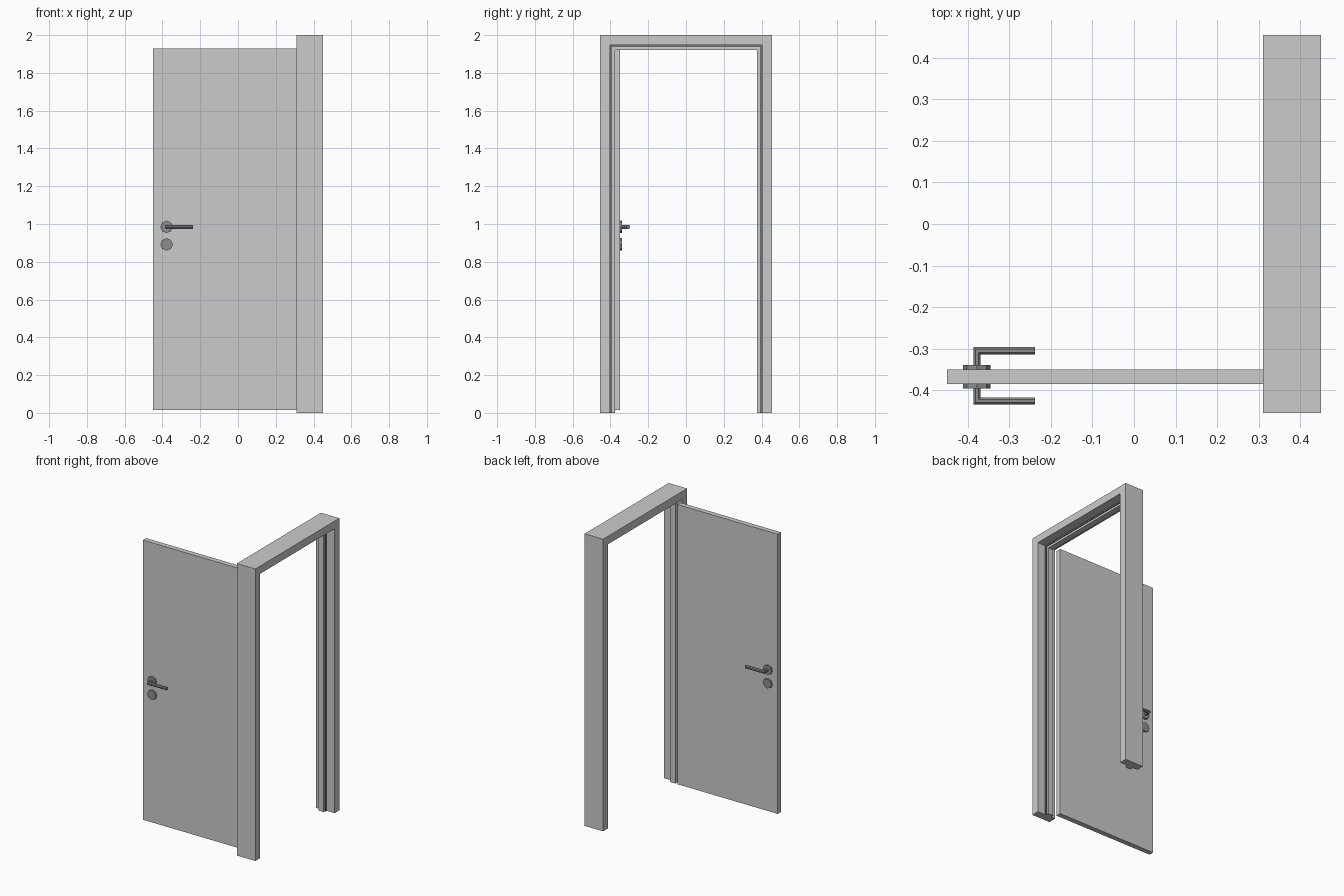
import bpy, bmesh, math
from mathutils import Matrix

if "Cube" in bpy.data.objects:
    bpy.data.objects.remove(bpy.data.objects["Cube"])


def material(name, v):
    m = bpy.data.materials.new(name)
    m.diffuse_color = (v, v, v, 1)
    m.use_nodes = True
    m.node_tree.nodes["Principled BSDF"].inputs["Base Color"].default_value = m.diffuse_color
    return m


PAINT = material("light_grey_paint", 0.6)
METAL = material("handle_metal", 0.27)
SEAL = material("dark_seal", 0.16)


def finish(bm, name, *mats):
    bmesh.ops.recalc_face_normals(bm, faces=bm.faces)
    me = bpy.data.meshes.new(name)
    bm.to_mesh(me)
    bm.free()
    for m in mats:
        me.materials.append(m)
    ob = bpy.data.objects.new(name, me)
    bpy.context.collection.objects.link(ob)
    return ob


def sweep(rings, seal_edges=()):
    """Join rings of points into a closed, capped tube."""
    bm = bmesh.new()
    vs = [[bm.verts.new(p) for p in r] for r in rings]
    n = len(vs[0])
    for a, b in zip(vs, vs[1:]):
        for i in range(n):
            j = (i + 1) % n
            f = bm.faces.new((a[i], a[j], b[j], b[i]))
            f.material_index = 1 if i in seal_edges else 0
    bm.faces.new(vs[0])
    bm.faces.new(vs[-1])
    return bm


# Door frame: rebated profile (x, inset from outside) mitred round three sides
profile = [(.45, 0), (.45, .053), (.39, .053), (.39, .063), (.385, .063),
           (.385, .078), (.345, .078), (.345, .055), (.31, .055), (.31, 0)]
W, H = 0.455, 2.0
frame_rings = [[(x, s * (W - d), 0 if low else H - d) for x, d in profile]
               for s, low in ((-1, True), (-1, False), (1, False), (1, True))]
finish(sweep(frame_rings, (2, 3)), "door_frame", PAINT, SEAL)

# Door leaf, standing open at a right angle to the frame
bm = bmesh.new()
bmesh.ops.create_cube(bm, size=1, matrix=Matrix.Translation((-.07, -.3675, .9725))
                      @ Matrix.Diagonal((.76, .035, 1.915, 1)))
finish(bm, "door_leaf", PAINT)

# Handles and round plates on both faces of the leaf
HX, HZ = -0.378, 0.985
for s, side, face, grip in ((-1, "front", -.385, -.426), (1, "back", -.35, -.305)):
    for part, z in (("handle_plate", HZ), ("lock_plate", .892)):
        bm = bmesh.new()
        bmesh.ops.create_cone(bm, cap_ends=True, segments=8, radius1=.033, radius2=.033,
                              depth=.012,
                              matrix=Matrix.Translation((HX, face + s * .005, z))
                              @ Matrix.Rotation(math.pi / 2, 4, 'X'))
        finish(bm, f"{side}_{part}", METAL)
    # Lever: eight-sided bar with one mitred bend
    ring = [(.0095 * math.cos(a), .011 * math.sin(a))
            for a in (math.pi / 8 + k * math.pi / 4 for k in range(8))]
    lever = [[(HX + u, face, HZ + v) for u, v in ring],
             [(HX + u, grip - s * u, HZ + v) for u, v in ring],
             [(-.238, grip - s * u, HZ + v) for u, v in ring]]
    finish(sweep(lever), f"{side}_lever", METAL)
